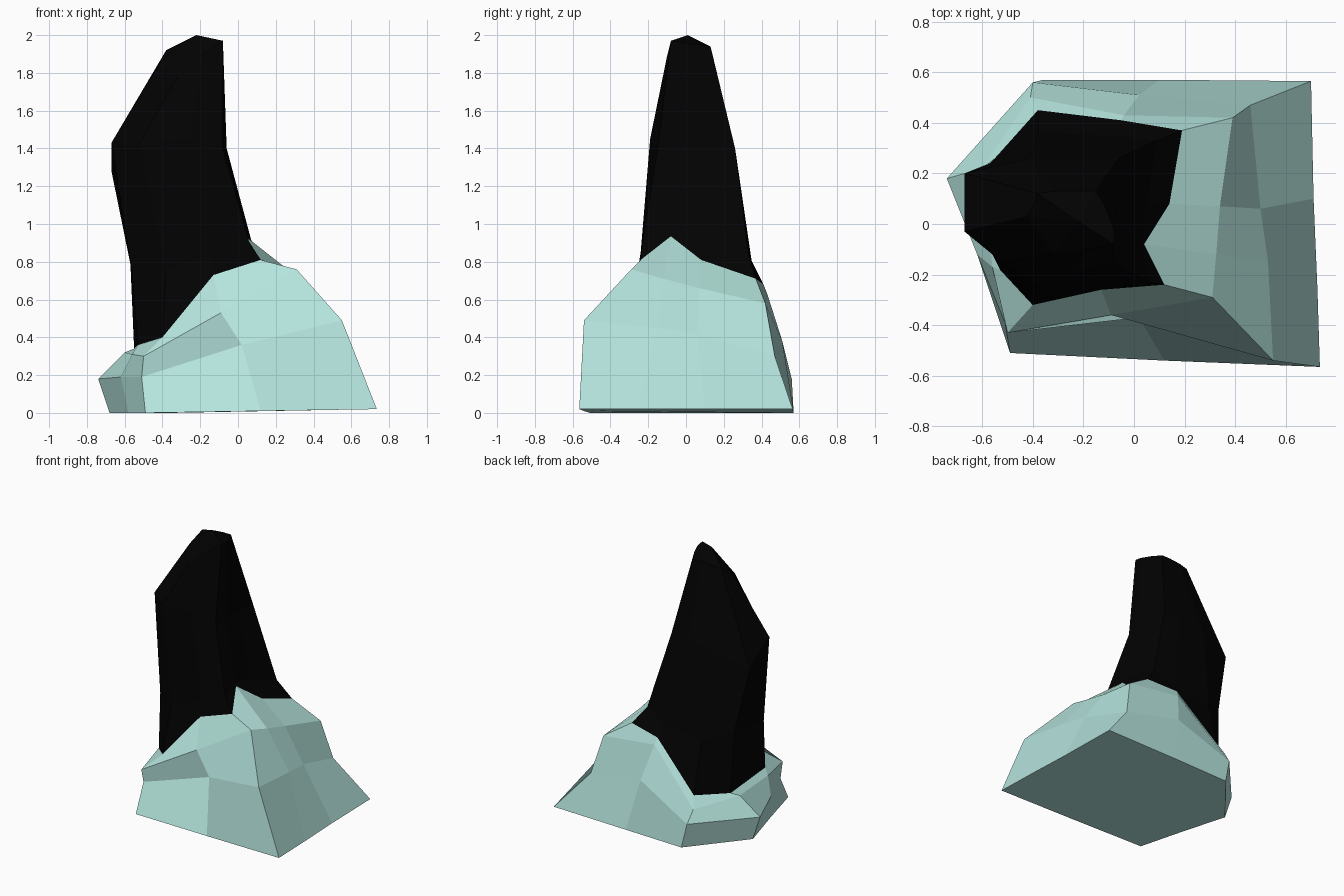
import bpy
import bmesh

default_cube = bpy.data.objects.get("Cube")
if default_cube:
    bpy.data.objects.remove(default_cube, do_unlink=True)


def make_material(name, colour):
    material = bpy.data.materials.new(name)
    material.use_nodes = True
    material.diffuse_color = colour
    shader = material.node_tree.nodes["Principled BSDF"]
    shader.inputs["Base Color"].default_value = colour
    shader.inputs["Roughness"].default_value = 1
    return material


def add_fan(mesh, ring, centre):
    """Close a ring of vertices with triangles that meet at one point."""
    tip = mesh.verts.new(centre)
    for index, vertex in enumerate(ring):
        mesh.faces.new((ring[index - 1], vertex, tip))


def loft(name, rings, material, top_centre, bottom_centre=None):
    """Join faceted rings, from the lowest to the highest, into a closed solid."""
    mesh = bmesh.new()
    levels = [[mesh.verts.new(point) for point in ring] for ring in rings]
    for lower, upper in zip(levels, levels[1:]):
        for index in range(len(lower)):
            mesh.faces.new((lower[index - 1], lower[index],
                            upper[index], upper[index - 1]))
    add_fan(mesh, levels[-1], top_centre)
    if bottom_centre:
        add_fan(mesh, levels[0], bottom_centre)
    else:
        mesh.faces.new(levels[0])
    bmesh.ops.recalc_face_normals(mesh, faces=mesh.faces)
    data = bpy.data.meshes.new(name)
    mesh.to_mesh(data)
    mesh.free()
    data.materials.append(material)
    part = bpy.data.objects.new(name, data)
    bpy.context.collection.objects.link(part)
    return part


pale_stone = make_material("pale green stone", (0.46, 0.77, 0.72, 1))
black_stone = make_material("black stone", (0.0006, 0.0006, 0.0006, 1))

# Every ring starts at the front left corner and runs clockwise from above
foot = [(.735, -.565, .02), (.12, -.54, .01), (-.49, -.51, 0), (-.58, -.17, 0),
        (-.68, .18, 0), (-.36, .57, 0), (.1, .57, .01), (.7, .565, .02),
        (.71, .1, .02), (.725, -.25, .02)]
shoulder = [(.55, -.54, .49), (.02, -.37, .36), (-.51, -.39, .19), (-.62, -.12, .19),
            (-.74, .18, .18), (-.4, .56, .18), (.02, .51, .38), (.46, .47, .3),
            (.5, .06, .42), (.53, -.15, .45)]
ledge = [(.31, -.29, .76), (-.09, -.36, .53), (-.5, -.43, .3), (-.56, -.17, .31),
         (-.6, .22, .32), (-.41, .5, .27), (-.04, .43, .63), (.39, .42, .58),
         (.34, .07, .66), (.325, -.12, .71)]

# The crest is the seam where the pillar leaves the rock
crest = [(.12, -.24, .81), (-.13, -.26, .73), (-.4, -.32, .4), (-.53, -.18, .36),
         (-.55, .26, .34), (-.38, .45, .35), (-.05, .41, .68), (.19, .37, .71),
         (.14, .08, .81), (.04, -.08, .935)]

# Pillar rings: waist, overhanging bulge and narrow tip
waist = [(.06, -.23, .9), (-.13, -.24, .85), (-.38, -.25, .75), (-.56, -.12, .74),
         (-.57, .24, .8), (-.38, .36, .72), (-.07, .35, .76), (.09, .33, .84),
         (.05, .08, .93), (.03, -.08, .96)]
bulge = [(-.08, -.15, 1.4), (-.25, -.19, 1.45), (-.52, -.15, 1.43), (-.67, -.03, 1.43),
         (-.67, .2, 1.28), (-.42, .26, 1.35), (-.2, .26, 1.4), (-.06, .26, 1.4),
         (-.06, .1, 1.4), (-.06, -.05, 1.4)]
tip = [(-.08, -.08, 1.97), (-.19, -.1, 1.89), (-.32, -.12, 1.78), (-.42, .03, 1.84),
       (-.38, .12, 1.92), (-.31, .13, 1.93), (-.22, .13, 1.94), (-.15, .13, 1.94),
       (-.11, .06, 1.95), (-.08, -.02, 1.96)]

# Faceted rock at the foot
loft("rock_base", [foot, shoulder, ledge, crest], pale_stone, (-.2, .05, .6))

# Leaning black pillar growing out of the rock
loft("stone_pillar", [crest, waist, bulge, tip], black_stone,
     (-.22, .01, 2), (-.2, .05, .55))
